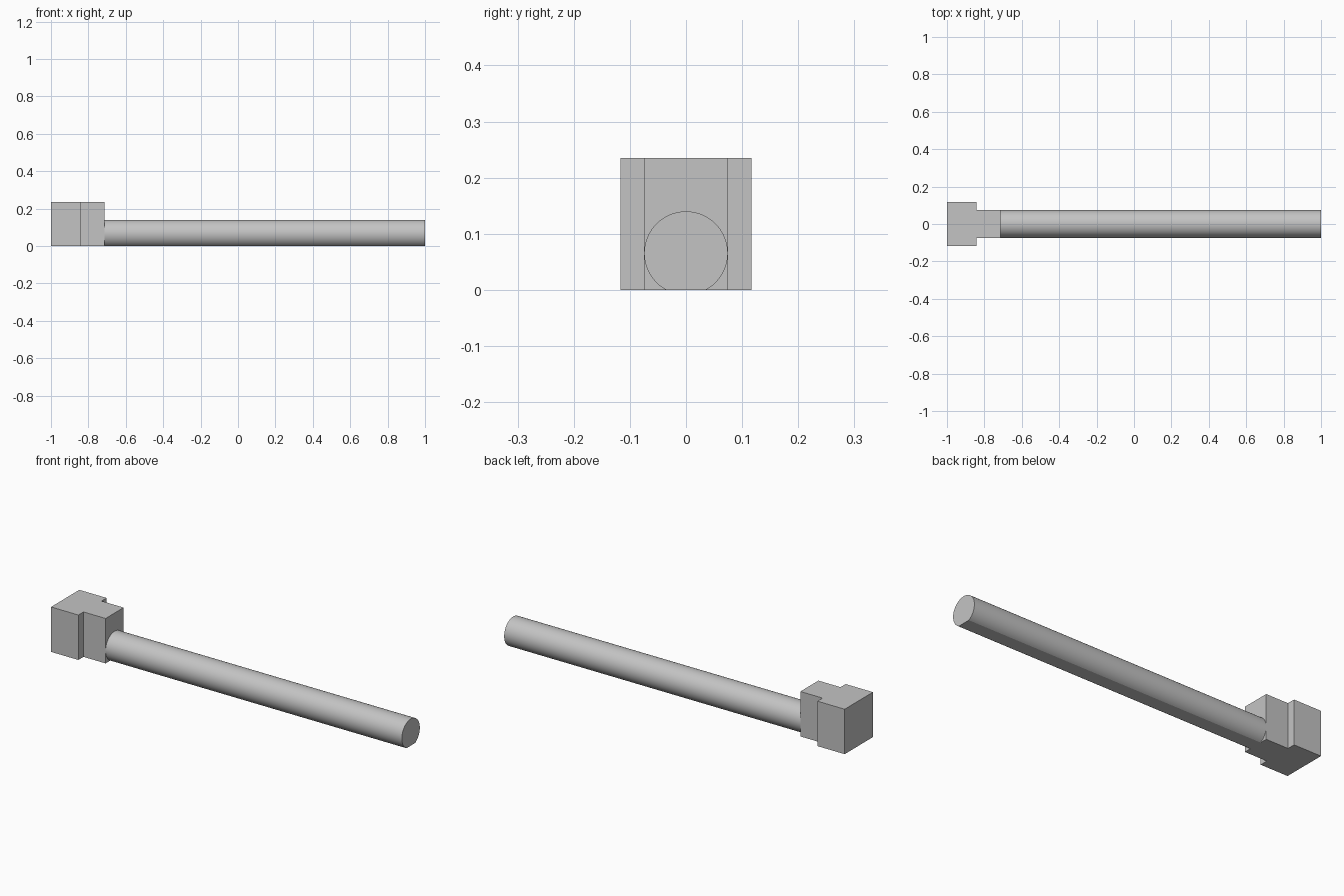
import bpy
import bmesh
from math import asin, cos, sin, pi, radians
from mathutils import Vector

cube = bpy.data.objects.get("Cube")
if cube:
    bpy.data.objects.remove(cube, do_unlink=True)

# Main dimensions
HEAD_X, NECK_X, SHANK_X, TIP_X = -1.0, -0.842, -0.714, 1.0
HEAD_HALF, HEIGHT = 0.117, 0.235
RADIUS, AXIS_Z = 0.0745, 0.0655

steel = bpy.data.materials.new("plain grey steel")
steel.use_nodes = True
grey = (0.55, 0.55, 0.55, 1.0)
steel.diffuse_color = grey
steel.node_tree.nodes["Principled BSDF"].inputs["Base Color"].default_value = grey


def extrude_profile(name, points, direction):
    """Make a closed solid by sweeping a flat outline along a vector."""
    bm = bmesh.new()
    face = bm.faces.new([bm.verts.new(p) for p in points])
    swept = bmesh.ops.extrude_face_region(bm, geom=[face], use_keep_orig=True)
    moved = [g for g in swept["geom"] if isinstance(g, bmesh.types.BMVert)]
    bmesh.ops.translate(bm, verts=moved, vec=Vector(direction))
    bmesh.ops.recalc_face_normals(bm, faces=bm.faces)
    mesh = bpy.data.meshes.new(name)
    bm.to_mesh(mesh)
    bm.free()
    mesh.materials.append(steel)
    obj = bpy.data.objects.new(name, mesh)
    bpy.context.collection.objects.link(obj)
    return obj


# T-shaped head with a narrower neck block, mirrored about y = 0
half = [(HEAD_X, HEAD_HALF), (NECK_X, HEAD_HALF), (NECK_X, RADIUS), (SHANK_X, RADIUS)]
outline = half + [(x, -y) for x, y in reversed(half)]
extrude_profile("t_head", [(x, y, 0) for x, y in outline], (0, 0, HEIGHT))

# Round shank with a flat underside
start = -asin(AXIS_Z / RADIUS)
sweep = pi - 2 * start
STEPS = 72
angles = [start + sweep * i / STEPS for i in range(STEPS + 1)]
arc = [(SHANK_X, RADIUS * cos(a), AXIS_Z + RADIUS * sin(a)) for a in angles]
shank = extrude_profile("round_shank", arc, (TIP_X - SHANK_X, 0, 0))

# Smooth the round side, keep the flat and the ends crisp
bpy.ops.object.select_all(action="DESELECT")
shank.select_set(True)
bpy.context.view_layer.objects.active = shank
bpy.ops.object.shade_smooth_by_angle(angle=radians(20))
